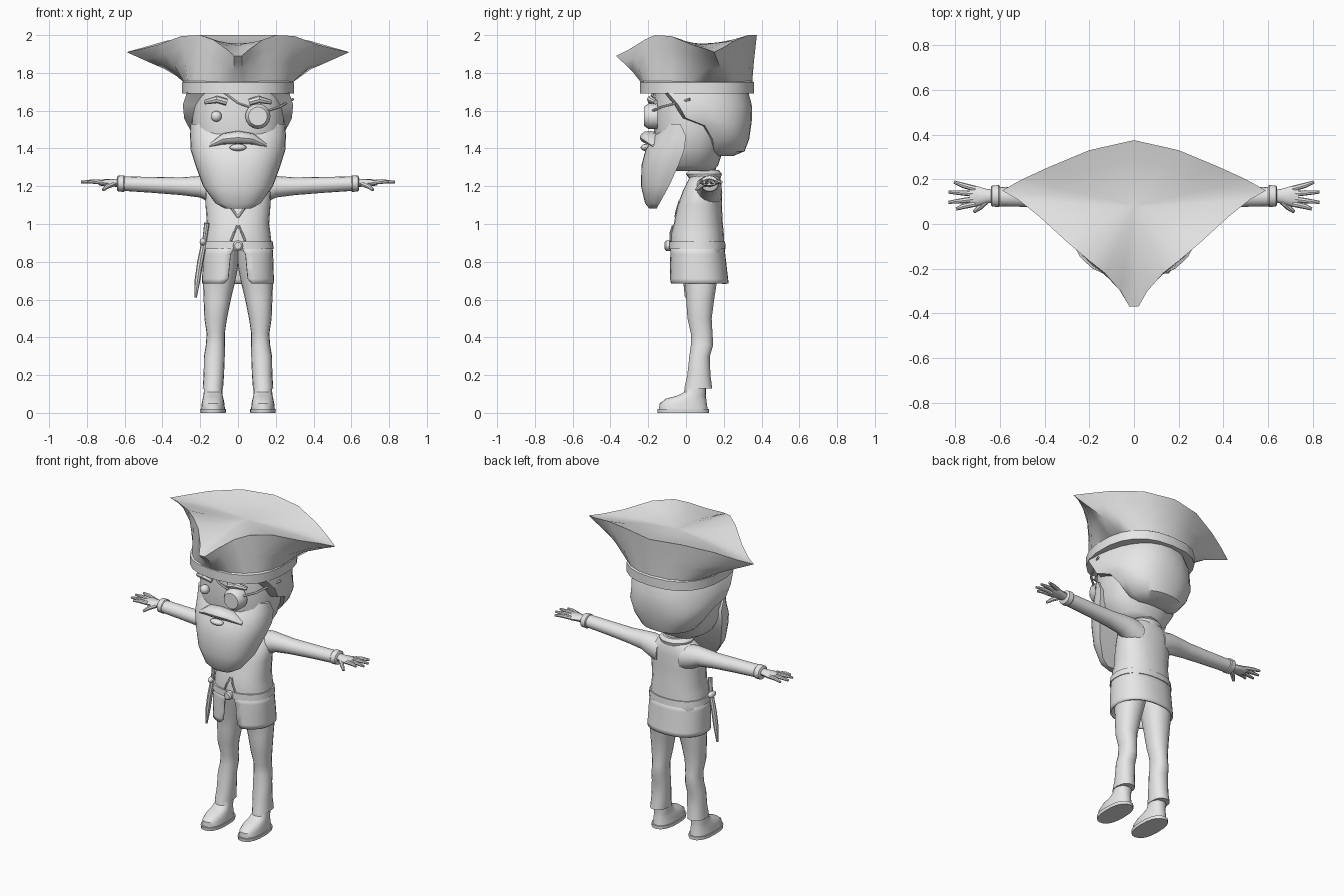
import bpy, bmesh, math
from mathutils import Vector

grey = bpy.data.materials.new("plain_grey")
grey.diffuse_color = (0.8, 0.8, 0.8, 1)


def finish(name, bm, mirror=False):
    bmesh.ops.recalc_face_normals(bm, faces=bm.faces)
    me = bpy.data.meshes.new(name)
    bm.to_mesh(me)
    bm.free()
    ob = bpy.data.objects.new(name, me)
    bpy.context.collection.objects.link(ob)
    me.materials.append(grey)
    if mirror:
        ob.modifiers.new("mirror", 'MIRROR').use_mirror_merge = False
    return ob


def loft(name, rings, mirror=False, closed=True):
    """Skin a list of equal-length rings; closed rings get end caps."""
    bm = bmesh.new()
    vs = [[bm.verts.new(p) for p in r] for r in rings]
    n = len(rings[0])
    for a, b in zip(vs, vs[1:]):
        for i in range(n if closed else n - 1):
            j = (i + 1) % n
            bm.faces.new((a[i], a[j], b[j], b[i]))
    if closed:
        bm.faces.new(vs[0][::-1])
        bm.faces.new(vs[-1])
    return finish(name, bm, mirror)


def spow(v, p):
    return math.copysign(abs(v) ** (2 / p), v)


def oval(axis, c, a, b, n=20, p=2):
    pts = []
    for i in range(n):
        t = 2 * math.pi * i / n
        u, v = a * spow(math.cos(t), p), b * spow(math.sin(t), p)
        pts.append((c[0], c[1] + u, c[2] + v) if axis == 'x' else (c[0] + u, c[1] + v, c[2]))
    return pts


def stack(name, rows, cx=0, n=20, p=2.0, mirror=False):
    """Rows of (z, half width, front y, back y)."""
    return loft(name, [oval('z', (cx, (f + b) / 2, z), w, (b - f) / 2, n, p)
                       for z, w, f, b in rows], mirror)


def rod(name, path, radii, n=8, mirror=False, flat=1.0):
    """Tube along a path; flat squashes it vertically."""
    path = [Vector(q) for q in path]
    rings = []
    for i, q in enumerate(path):
        d = path[min(i + 1, len(path) - 1)] - path[max(i - 1, 0)]
        up = Vector((0, 1, 0)) if abs(d.normalized().z) > 0.9 else Vector((0, 0, 1))
        s = d.cross(up).normalized()
        t = s.cross(d).normalized()
        rings.append([q + radii[i] * (s * math.cos(2 * math.pi * k / n)
                      + t * flat * math.sin(2 * math.pi * k / n)) for k in range(n)])
    return loft(name, rings, mirror)


def ball(name, c, s, mirror=False):
    bm = bmesh.new()
    bmesh.ops.create_uvsphere(bm, u_segments=16, v_segments=10, radius=1)
    for v in bm.verts:
        v.co = Vector((c[i] + s[i] * v.co[i] for i in range(3)))
    return finish(name, bm, mirror)


# Three-cornered hat: band ring flaring to the pointed rim, sagging top
half = [(.02, -.37, 1.89), (.06, -.3, 1.925), (.13, -.22, 1.975), (.2, -.165, 2),
        (.3, -.08, 1.995), (.42, .03, 1.95), (.52, .11, 1.925), (.59, .15, 1.91),
        (.5, .2, 1.935), (.38, .255, 1.97), (.2, .33, 2), (0, .375, 2)]
rim = half + [(-x, y, z) for x, y, z in half[-2::-1]]


def band_ring(w, f, b, z):
    pts = []
    for i in range(len(half)):
        t = math.radians(-87 + 177 * i / (len(half) - 1))
        pts.append((w * spow(math.cos(t), 2.4), (f + b) / 2 + (b - f) / 2 * spow(math.sin(t), 2.4), z))
    pts[-1] = (0, b, z)
    return pts + [(-x, y, z) for x, y, z in pts[-2::-1]]


def mix(a, b, h, v):
    return [(p[0] + (q[0] - p[0]) * h, p[1] + (q[1] - p[1]) * h, p[2] + (q[2] - p[2]) * v)
            for p, q in zip(a, b)]


base = band_ring(.285, -.235, .35, 1.745)
hub = [(0, .08, 1.955)] * len(rim)
loft("hat", [base, mix(base, rim, .38, .45), mix(base, rim, .72, .75), rim,
             mix(rim, hub, .3, .5), mix(rim, hub, .6, .85), mix(rim, hub, .93, 1)])
loft("hat_band", [band_ring(.297, -.245, .36, 1.692), band_ring(.297, -.245, .36, 1.75),
                  band_ring(.285, -.235, .35, 1.757)])

# Head, neck and hair
stack("head", [(1.28, .12, -.1, .14), (1.31, .17, -.13, .17), (1.4, .225, -.16, .2),
               (1.5, .243, -.17, .24), (1.6, .248, -.175, .27), (1.7, .245, -.165, .28)], n=28, p=2.3)
stack("neck", [(1.2, .065, .04, .16), (1.32, .065, .04, .16)])
hair = []
for z, f, w, b in [(1.36, .17, .1, .25), (1.385, .155, .17, .31), (1.45, .14, .225, .335),
                   (1.52, .1, .265, .345), (1.56, 0, .285, .35), (1.63, -.04, .292, .348),
                   (1.7, -.1, .27, .33)]:
    ring = [(w * spow(math.cos(t), 2.3), f + (b - f) * spow(math.sin(t), 2.3), z)
            for t in [math.pi * i / 16 for i in range(17)]]
    hair.append(ring + [(-w * .8, f - .02, z), (w * .8, f - .02, z)])
loft("hair", hair)

# Beard shell: curved front, slanted straight back edge
beard = []
for z, w, f, b in [(1.082, .07, -.195, -.155), (1.11, .12, -.217, -.14), (1.2, .185, -.238, -.09),
                   (1.31, .225, -.236, -.04), (1.39, .25, -.215, -.01), (1.465, .254, -.172, 0),
                   (1.53, .25, -.12, -.03)]:
    beard.append([(w * spow(math.cos(t), 2.3), b - (b - f) * spow(math.sin(t), 2.3), z)
                  for t in [math.pi * i / 18 for i in range(19)]])
loft("beard", beard)
loft("moustache", [oval('x', (x, y, z), a, b, 12) for x, y, z, a, b in
                   [(-.15, -.15, 1.415, .03, .012), (-.08, -.18, 1.45, .05, .03),
                    (0, -.193, 1.458, .052, .035),
                    (.08, -.18, 1.45, .05, .03), (.15, -.15, 1.415, .03, .012)]])
ball("lips", (0, -.215, 1.405), (.045, .025, .018))

# Eye, patch, brows
ball("eye", (-.115, -.175, 1.57), (.029, .029, .029))
rod("eye_patch", [(.105, -.15, 1.57), (.105, -.2, 1.57), (.105, -.222, 1.57)], [.067, .067, .05], 16)
rod("brow", [(.06, -.18, 1.645), (.11, -.187, 1.66), (.175, -.16, 1.645)], [.018, .02, .012], 8, True)
rod("strap_front", [(.06, -.185, 1.62), (0, -.183, 1.64), (-.08, -.175, 1.7)], [.007] * 3, 6)
rod("strap_side", [(.16, -.175, 1.6), (.22, -.13, 1.62), (.255, -.05, 1.64), (.29, .02, 1.66)], [.007] * 4, 6)

# Coat: torso, collar, open skirt
stack("torso", [(.86, .182, -.08, .203), (.95, .172, -.08, .2), (1.0, .165, -.065, .195),
                (1.1, .172, -.045, .19), (1.18, .175, -.015, .19), (1.23, .145, .01, .185),
                (1.26, .09, .025, .175)], n=24, p=2.3)
stack("collar", [(1.235, .1, .02, .18), (1.265, .105, .0, .19), (1.285, .08, .02, .175)])
skirt = []
for z, w, f, b, gap in [(.685, .191, -.088, .226, .075), (.71, .19, -.088, .223, .053),
                        (.77, .188, -.087, .216, .047), (.84, .186, -.085, .208, .04),
                        (.89, .182, -.083, .203, .01)]:
    a = math.asin((gap / w) ** 1.15)
    skirt.append([(w * spow(math.sin(t), 2.3), (f + b) / 2 - (b - f) / 2 * spow(math.cos(t), 2.3), z)
                  for t in [a + (2 * math.pi - 2 * a) * i / 30 for i in range(31)]])
sk = loft("coat_skirt", skirt, closed=False)
sk.modifiers.new("thickness", 'SOLIDIFY').thickness = .012
stack("belt", [(.868, .189, -.091, .21), (.908, .184, -.089, .207)], n=28, p=2.3)
rod("buckle", [(0, -.08, .885), (0, -.105, .885), (0, -.113, .885)], [.027, .027, .018], 12)
rod("lapel_edge", [(.038, -.083, .91), (.022, -.083, .95), (.004, -.07, .99)], [.006] * 3, 6, True)
rod("neckline", [(0, -.056, 1.035), (.025, -.05, 1.07), (.06, -.035, 1.12)], [.006] * 3, 6, True)

# Sleeves, cuffs, hands
loft("sleeve", [oval('x', (x, .122, z), a, b, 16) for x, z, a, b in
                [(.08, 1.165, .07, .08), (.15, 1.185, .068, .072), (.2, 1.197, .06, .057),
                 (.3, 1.2, .052, .047), (.45, 1.207, .046, .042), (.615, 1.214, .043, .038)]], True)
loft("cuff", [oval('x', (x, .125, 1.214), a, b, 16) for x, a, b in
              [(.6, .044, .04), (.605, .049, .044), (.635, .047, .042), (.64, .04, .035)]], True)
loft("palm", [oval('x', (x, y, 1.218), a, b, 12) for x, y, a, b in
              [(.62, .125, .028, .024), (.66, .125, .032, .02), (.705, .125, .046, .019),
               (.735, .123, .044, .014)]], True)
for i, (y0, x1, y1) in enumerate([(.158, .805, .188), (.135, .83, .143), (.112, .83, .097), (.09, .795, .067)]):
    rod("finger_%d" % (i + 1), [(.71, y0, 1.22), (.765, (y0 + y1) / 2, 1.225), (x1, y1, 1.222)],
        [.013, .012, .007], 8, True)
rod("thumb", [(.66, .105, 1.212), (.69, .075, 1.2), (.715, .055, 1.18)], [.015, .013, .008], 8, True)

# Trousers
loft("trouser_leg", [oval('z', (cx, cy, z), a, b, 18, 2.2) for z, cx, a, cy, b in
                     [(.13, .133, .054, .065, .075), (.2, .128, .054, .068, .062),
                      (.3, .125, .055, .072, .055), (.36, .12, .05, .085, .06),
                      (.42, .118, .048, .083, .058), (.5, .118, .06, .072, .065),
                      (.6, .11, .072, .075, .075), (.7, .1, .086, .08, .086),
                      (.78, .088, .09, .075, .105), (.88, .085, .09, .07, .12)]], True)

# Boots
stack("boot", [(.02, .063, -.143, .115), (.05, .06, -.14, .11), (.075, .055, -.105, .107),
               (.09, .051, -.05, .105), (.11, .049, -.01, .105), (.16, .048, .0, .105)],
      .132, 20, 2.3, True)
stack("boot_sole", [(0, .067, -.15, .122), (.02, .068, -.152, .122)], .132, 20, 2.4, True)

# Sword hanging at the hip
rod("sword_blade", [(-.182, .0, .89), (-.2, .0, .8), (-.215, .0, .7), (-.224, .0, .61)],
    [.015, .016, .015, .006], 8)
rod("sword_grip", [(-.165, -.01, 1.005), (-.18, 0, .89)], [.014, .011], 8)
ball("sword_guard", (-.185, 0, .905), (.018, .035, .02))

bpy.ops.object.select_all(action='SELECT')
bpy.context.view_layer.objects.active = bpy.context.selected_objects[0]
bpy.ops.object.shade_smooth_by_angle(angle=math.radians(40))
